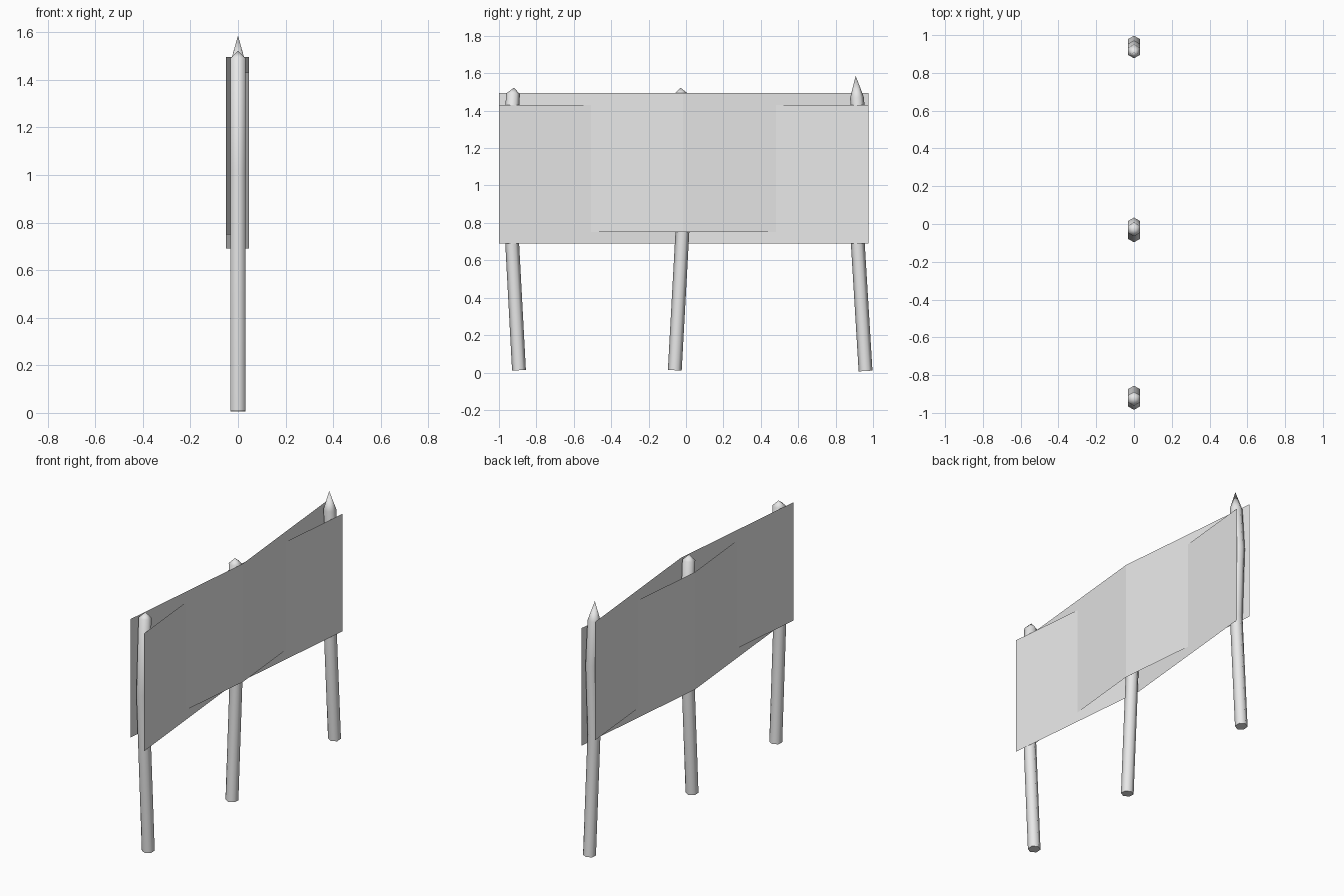
import bpy, bmesh, math
from mathutils import Vector

if "Cube" in bpy.data.objects:
    bpy.data.objects.remove(bpy.data.objects["Cube"], do_unlink=True)


def make_material(name, color):
    mat = bpy.data.materials.new(name)
    mat.use_nodes = True
    mat.diffuse_color = color
    mat.node_tree.nodes["Principled BSDF"].inputs["Base Color"].default_value = color
    return mat


grey = make_material("light grey", (0.8, 0.8, 0.8, 1))


def add_object(name, bm):
    mesh = bpy.data.meshes.new(name)
    bm.to_mesh(mesh)
    bm.free()
    mesh.materials.append(grey)
    obj = bpy.data.objects.new(name, mesh)
    bpy.context.collection.objects.link(obj)
    return obj


def add_post(name, path, apex, radius=0.037, sides=6):
    """Bent six-sided post along (y, z) points, ending in a pointed tip."""
    bm = bmesh.new()
    points = [Vector((0, y, z)) for y, z in path]
    rings = []
    for i, p in enumerate(points):
        # Each ring lies square to the local direction of the post
        axis = (points[min(i + 1, len(points) - 1)] - points[max(i - 1, 0)]).normalized()
        across = Vector((1, 0, 0)).cross(axis)
        ring = []
        for k in range(sides):
            a = math.tau * k / sides
            ring.append(bm.verts.new(p + radius * (math.sin(a) * Vector((1, 0, 0)) + math.cos(a) * across)))
        rings.append(ring)
    tip = bm.verts.new((0, *apex))
    for k in range(sides):
        n = (k + 1) % sides
        for low, high in zip(rings, rings[1:]):
            bm.faces.new((low[k], low[n], high[n], high[k]))
        bm.faces.new((rings[-1][k], rings[-1][n], tip))
    bm.faces.new(rings[0])
    bmesh.ops.recalc_face_normals(bm, faces=bm.faces)
    obj = add_object(name, bm)
    bpy.ops.object.select_all(action="DESELECT")
    obj.select_set(True)
    bpy.context.view_layer.objects.active = obj
    bpy.ops.object.shade_smooth_by_angle(angle=math.radians(62))


def add_sheet(name, bottom, top, end_x, middle_x):
    """Thin sheet that passes on one side of the end posts and the other side of the middle post."""
    bm = bmesh.new()
    columns = []
    for x, y in ((end_x, -1.0), (middle_x, -0.015), (end_x, 0.975)):
        columns.append([bm.verts.new((x, y, z)) for z in (bottom, top)])
    for a, b in zip(columns, columns[1:]):
        bm.faces.new((a[0], b[0], b[1], a[1]))
    add_object(name, bm)


# Posts
add_post("front_post", [(-0.893, 0.012), (-0.947, 1.02), (-0.925, 1.49)], (-0.92, 1.523))
add_post("middle_post", [(-0.06, 0.012), (-0.003, 1.05), (-0.028, 1.49)], (-0.03, 1.523))
add_post("back_post", [(0.96, 0.008), (0.915, 0.75), (0.935, 1.2), (0.914, 1.47)], (0.907, 1.587))

# Two woven sheets, crossing between the posts
add_sheet("lower_sheet", 0.69, 1.43, 0.046, -0.05)
add_sheet("upper_sheet", 0.75, 1.495, -0.05, 0.046)
